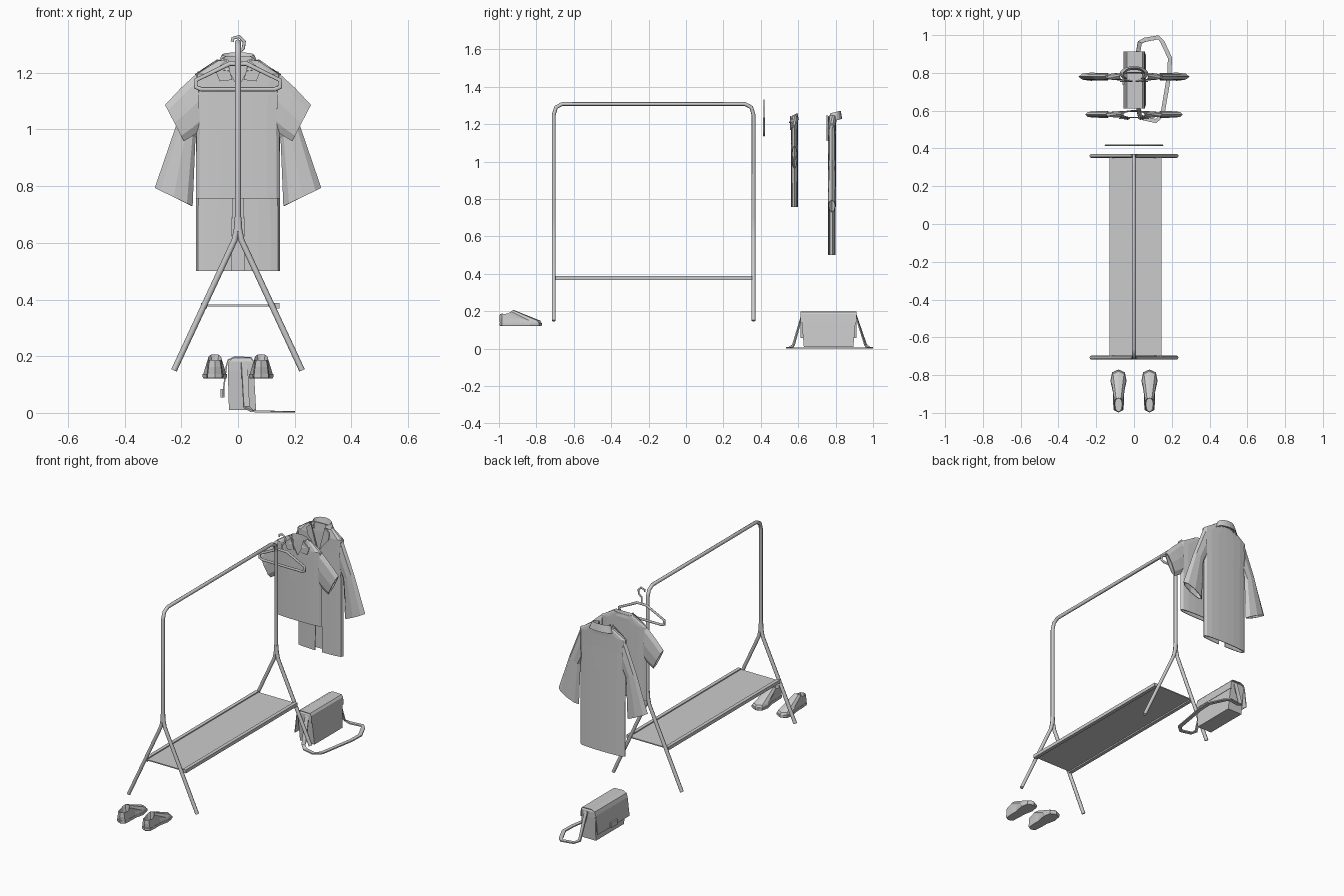
import bpy, math
from mathutils import Vector

if "Cube" in bpy.data.objects:
    bpy.data.objects.remove(bpy.data.objects["Cube"])


def make(name, verts, faces, thick=0, mirror=False):
    me = bpy.data.meshes.new(name)
    me.from_pydata([tuple(v) for v in verts], [], faces)
    me.update()
    ob = bpy.data.objects.new(name, me)
    bpy.context.collection.objects.link(ob)
    if mirror:
        ob.modifiers.new("mirror", 'MIRROR')
    if thick:
        s = ob.modifiers.new("thickness", 'SOLIDIFY')
        s.thickness, s.offset = thick, 0
    return ob


def loft(name, rings, closed=True, caps=False, **kw):
    n = len(rings[0])
    verts = [p for r in rings for p in r]
    faces = []
    for k in range(len(rings) - 1):
        for i in range(n if closed else n - 1):
            j = (i + 1) % n
            faces.append((k * n + i, k * n + j, (k + 1) * n + j, (k + 1) * n + i))
    if caps:
        faces.append(tuple(range(n))[::-1])
        faces.append(tuple(range((len(rings) - 1) * n, len(rings) * n)))
    return make(name, verts, faces, **kw)


def box(name, lo, hi):
    (x0, y0, z0), (x1, y1, z1) = lo, hi
    return loft(name, [[(x0, y0, z), (x1, y0, z), (x1, y1, z), (x0, y1, z)]
                       for z in (z0, z1)], caps=True)


def tube(name, pts, r, cyclic=False, res=2):
    cu = bpy.data.curves.new(name, 'CURVE')
    cu.dimensions = '3D'
    cu.bevel_depth, cu.bevel_resolution, cu.use_fill_caps = r, res, True
    sp = cu.splines.new('POLY')
    sp.points.add(len(pts) - 1)
    for p, co in zip(sp.points, pts):
        p.co = (*co, 1)
    sp.use_cyclic_u = cyclic
    ob = bpy.data.objects.new(name, cu)
    bpy.context.collection.objects.link(ob)
    bpy.ops.object.select_all(action='DESELECT')
    ob.select_set(True)
    bpy.context.view_layer.objects.active = ob
    bpy.ops.object.convert(target='MESH')
    return bpy.context.object


# Clothes rack: one bent tube, splayed legs, shelf
YA, YB, R = -0.707, 0.361, 0.0105
tube("rack_frame", [(0, YA, .64), (0, YA, 1.25), (0, YA + .012, 1.29), (0, YA + .045, 1.308),
                    (0, YB - .045, 1.308), (0, YB - .012, 1.29), (0, YB, 1.25), (0, YB, .64)], R)
for end, y in (("front", YA), ("back", YB)):
    for side, s in (("left", -1), ("right", 1)):
        tube(f"{end}_leg_{side}", [(s * .226, y, .15), (s * .012, y, .61),
                                   (s * .004, y, .65), (s * .002, y, .69)], R)
box("shelf_panel", (-.12, YA + .008, .376), (.13, YB - .008, .382))
for name, x in (("left", -.131), ("right", .125)):
    box("shelf_rail_" + name, (x, YA + .008, .368), (x + .021, YB - .008, .388))

# Hanger
HY = .417
half = [(.13, 1.142), (.149, 1.15), (.149, 1.174), (.03, 1.232)]
loop = half + [(-x, z) for x, z in reversed(half)]
hanger = tube("hanger", [(x, 0, z) for x, z in loop], .008, True)
hook = tube("hanger_hook", [(x, 0, z) for x, z in (
    (0, 1.235), (0, 1.27), (.019, 1.287), (.022, 1.31), (.004, 1.328), (-.018, 1.322), (-.02, 1.31))], .006)
for ob in (hanger, hook):
    ob.scale.y, ob.location.y = .65, HY


# Garments: flattened open-front rings for torso and collar, flat rings for sleeves
def hoop(cy, z, w, d, gap, n=16, power=.65, rise=0):
    out = []
    a = math.asin(min(1, gap / w))
    for i in range(n + 1):
        t = a + (2 * math.pi - 2 * a) * i / n
        c = -math.cos(t)
        out.append((w * math.sin(t), cy + math.copysign(d * abs(c) ** power, c), z + rise * c))
    return out


def flat_ring(cy, p, q, d, n=8):
    p, q = Vector((p[0], cy, p[1])), Vector((q[0], cy, q[1]))
    c, u = (p + q) / 2, (p - q) / 2
    return [c + u * math.cos(2 * math.pi * i / n) + Vector((0, d * math.sin(2 * math.pi * i / n), 0))
            for i in range(n)]


def garment(name, cy, torso, sleeve, collar):
    loft(name + "_body", [hoop(cy, *t) for t in torso], closed=False, thick=.004)
    loft(name + "_sleeves", [flat_ring(cy, *s) for s in sleeve], thick=.004, mirror=True)
    loft(name + "_collar", [hoop(cy + c[0], *c[1:], power=1, rise=.008) for c in collar],
         closed=False, thick=.004)


# sections: height, half width, half depth, front gap
garment("shirt", .58,
        [(.757, .146, .016, .0005), (1.0, .145, .017, .0005), (1.15, .15, .017, .0005),
         (1.195, .148, .017, .025), (1.243, .068, .018, .045)],
        [((.14, 1.2), (.135, 1.0), .016), ((.2, 1.145), (.152, .985), .016),
         ((.256, 1.085), (.192, .96), .014)],
        [(0, 1.215, .06, .017, .03), (0, 1.25, .056, .016, .035), (-.004, 1.215, .085, .025, .03)])
garment("coat", .78,
        [(.5, .146, .018, .023), (.99, .146, .019, .016), (1.12, .15, .019, .008),
         (1.195, .15, .02, .03), (1.245, .075, .024, .05)],
        [((.14, 1.205), (.135, 1.0), .018), ((.217, 1.012), (.152, .97), .017),
         ((.292, .793), (.162, .73), .02)],
        [(.01, 1.225, .058, .028, .035), (.015, 1.262, .057, .032, .038), (.016, 1.22, .074, .037, .045)])
# Folded lapels and shirt collar points
for name, y, pts in (("coat_lapels", .755, [(.045, 1.25), (.075, 1.225), (.07, 1.185), (.008, 1.11)]),
                     ("shirt_collar_points", .558, [(.04, 1.245), (.08, 1.21), (.065, 1.17), (.02, 1.175)])):
    make(name, [(x, y, z) for x, z in pts], [(0, 1, 2, 3)], thick=.005, mirror=True)

# Shoulder bag lying on the floor: body, folded flap, clasp
loft("bag_body", [[(x0, y0, z), (x1, y0, z), (x1, y1, z), (x0, y1, z)] for x0, x1, y0, y1, z in (
    (-.032, .064, .63, .895, .01), (-.036, .056, .618, .907, .15),
    (-.034, .053, .617, .908, .182), (-.018, .046, .622, .903, .192))], caps=True)
flap = [(.056, .14), (.053, .184), (.045, .195), (-.012, .197), (-.034, .187), (-.041, .165), (-.054, .058)]
loft("bag_flap", [[(x, .612, z) for x, z in flap], [(x, .912, z) for x, z in flap]],
     closed=False, thick=.005)
box("bag_clasp", (-.062, .735, .055), (-.048, .795, .085))

# Bag strap: ribbon from one end, around the floor, to the other end
path = [Vector(p) for p in ((.022, .908, .178), (.03, .96, .02), (.055, .975, .006), (.13, .988, .004),
                            (.15, .965, .004), (.19, .88, .004), (.188, .8, .004), (.15, .575, .004),
                            (.115, .545, .004), (.05, .56, .006), (.03, .575, .02), (.022, .62, .178))]
left, right = [], []
for i, p in enumerate(path):
    t = path[min(i + 1, len(path) - 1)] - path[max(i - 1, 0)]
    side = t.cross(Vector((0, 0, 1))).normalized() * .011
    left.append(p - side)
    right.append(p + side)
loft("bag_strap", [left, right], closed=False, thick=.007)


# Shoes: sole outline stacked up to a hollow ankle opening
CX = .082
sole = [(0, -.998), (.026, -.985), (.03, -.93), (.03, -.89), (.043, -.83), (.034, -.785), (0, -.77)]
opening = [(0, -.995, .185), (.018, -.985, .187), (.023, -.965, .186), (.024, -.95, .189),
           (.022, -.935, .198), (.013, -.925, .206), (0, -.922, .207)]


def around(pts):
    return [(CX + p[0], *p[1:]) for p in pts] + [(CX - p[0], *p[1:]) for p in pts[-2:0:-1]]


def sole_ring(z, k):
    return around([(x * k, -.885 + (y + .885) * (k + 1) / 2, z) for x, y in sole])


mid = [(x * .85, y - (.012 if y > -.85 else 0) * .8, .15 + .012 * (y < -.85)) for x, y in sole]
inner = [(x * .75, y * .98 - .0192, .155) for x, y, z in opening]
loft("shoe_soles", [sole_ring(.121, .93), sole_ring(.127, 1), sole_ring(.138, 1)], caps=True, mirror=True)
loft("shoe_uppers", [sole_ring(.137, .95), around(mid), around(opening), around(inner)],
     caps=True, mirror=True)
